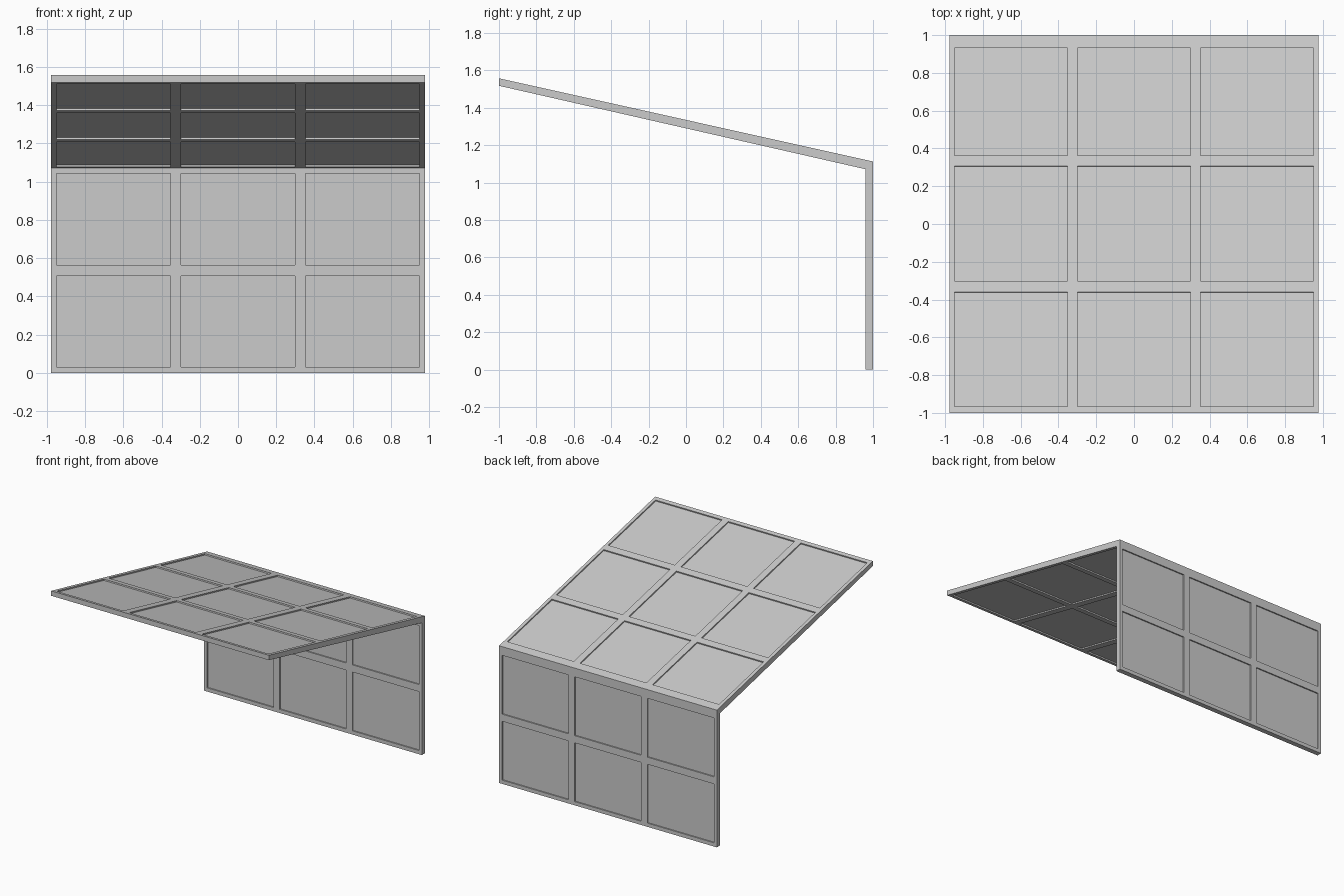
import bpy
import bmesh
from mathutils import Vector

cube = bpy.data.objects.get("Cube")
if cube:
    bpy.data.objects.remove(cube, do_unlink=True)

HALF_WIDTH = 0.977
RECESS = 0.01
X_STOPS = [-HALF_WIDTH, -0.95, -0.353, -0.298, 0.298, 0.353, 0.95, HALF_WIDTH]

grey = bpy.data.materials.new("light_grey")
grey.use_nodes = True
colour = (0.6, 0.6, 0.6, 1)
grey.diffuse_color = colour
grey.node_tree.nodes["Principled BSDF"].inputs["Base Color"].default_value = colour


def edge_points(start, end, axis, stops):
    """Points from start to end (y, z), split where the axis meets each stop."""
    a, b = Vector((0, *start)), Vector((0, *end))
    span = b[axis] - a[axis]
    return [a] + [a.lerp(b, (s - a[axis]) / span) for s in stops] + [b]


def coffered_slab(name, outer, inner, axis, stops):
    """Slab with rectangular fields sunk into both large sides."""
    loop = edge_points(*outer, axis, stops) + edge_points(*inner, axis, stops)[::-1]
    count, side = len(loop), len(stops) + 2
    bm = bmesh.new()
    rings = [[bm.verts.new((x, p.y, p.z)) for p in loop] for x in X_STOPS]
    fields = []
    for col, (left, right) in enumerate(zip(rings, rings[1:])):
        for row in range(count):
            nxt = (row + 1) % count
            face = bm.faces.new((left[row], left[nxt], right[nxt], right[row]))
            if col % 2 and (row % side) % 2 and row % side < side - 1:
                fields.append(face)
    bm.faces.new(rings[0])
    bm.faces.new(rings[-1][::-1])
    bmesh.ops.recalc_face_normals(bm, faces=bm.faces[:])

    # Sink the fields, leaving a raised frame
    bmesh.ops.inset_individual(bm, faces=fields, thickness=0, depth=-RECESS)
    mesh = bpy.data.meshes.new(name)
    bm.to_mesh(mesh)
    bm.free()
    mesh.materials.append(grey)
    obj = bpy.data.objects.new(name, mesh)
    bpy.context.collection.objects.link(obj)
    return obj


# Sloping roof, mitred to the wall along its low rear edge
coffered_slab("roof",
              outer=((-1, 1.558), (1, 1.113)),
              inner=((-1, 1.518), (0.96, 1.072)),
              axis=1, stops=[-0.967, -0.36, -0.302, 0.306, 0.363, 0.933])

# Upright rear wall
coffered_slab("back_wall",
              outer=((1, 0), (1, 1.113)),
              inner=((0.96, 0), (0.96, 1.072)),
              axis=2, stops=[0.03, 0.507, 0.565, 1.042])
